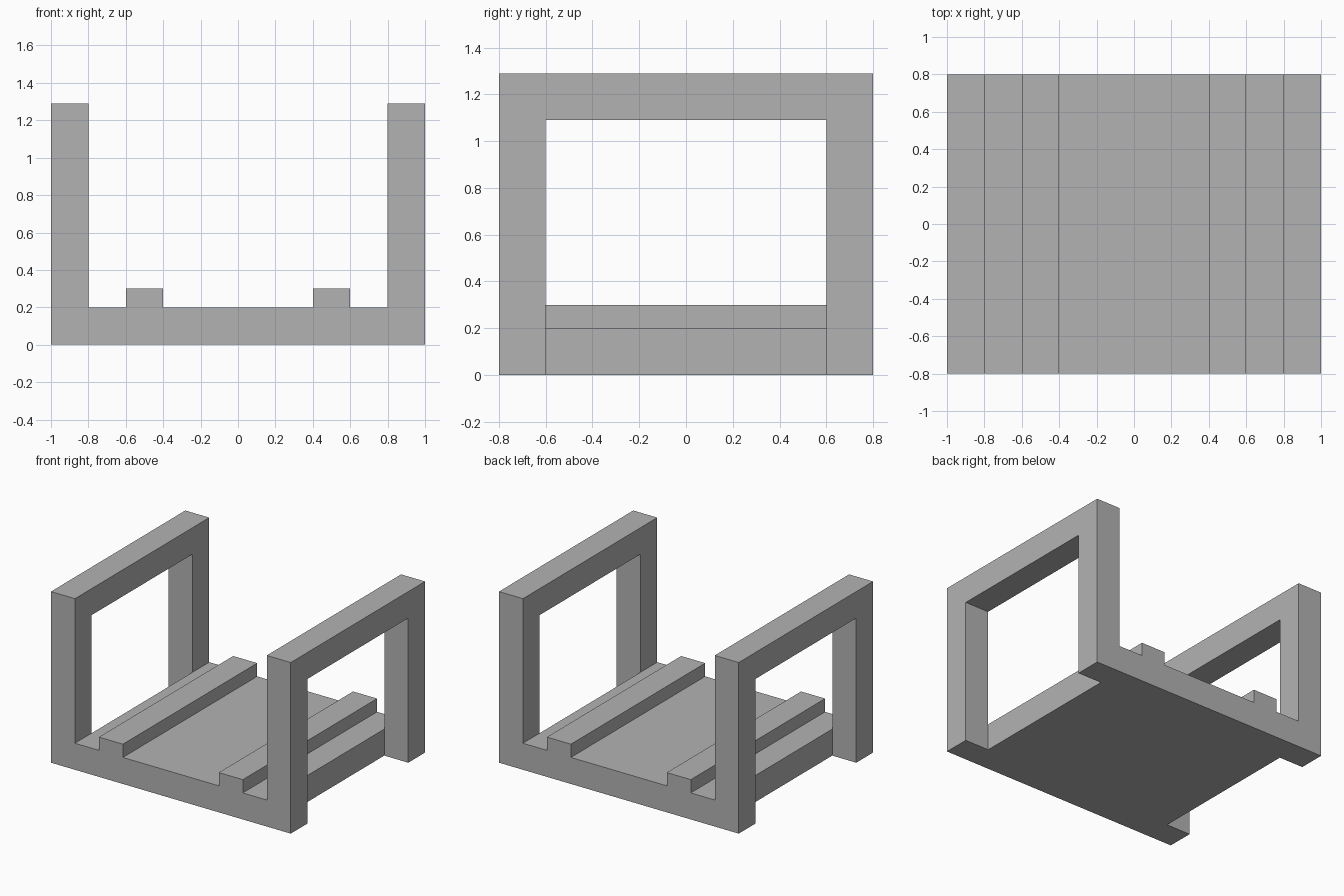
import bpy
import bmesh
from mathutils import Vector

cube = bpy.data.objects.get("Cube")
if cube:
    bpy.data.objects.remove(cube, do_unlink=True)

grey = bpy.data.materials.new("plain grey")
grey.use_nodes = True
colour = (0.45, 0.45, 0.45, 1)
grey.diffuse_color = colour
grey.node_tree.nodes["Principled BSDF"].inputs["Base Color"].default_value = colour

WALL = 0.2      # thickness of base, posts and beams
HEIGHT = 1.29
HALF_X = 1.0
HALF_Y = 0.8


def extrude_profile(name, points, offset):
    """Make a solid by extruding a closed outline along an offset."""
    bm = bmesh.new()
    face = bm.faces.new([bm.verts.new(p) for p in points])
    result = bmesh.ops.extrude_face_region(bm, geom=[face])
    moved = [v for v in result["geom"] if isinstance(v, bmesh.types.BMVert)]
    bmesh.ops.translate(bm, verts=moved, vec=Vector(offset))
    bmesh.ops.recalc_face_normals(bm, faces=bm.faces)
    mesh = bpy.data.meshes.new(name)
    bm.to_mesh(mesh)
    bm.free()
    mesh.materials.append(grey)
    obj = bpy.data.objects.new(name, mesh)
    bpy.context.collection.objects.link(obj)
    return obj


# Base plate with two raised rails running front to back
inner = HALF_X - WALL
half = [(inner, 0), (inner, WALL), (0.6, WALL), (0.6, 0.3), (0.4, 0.3), (0.4, WALL)]
outline = half + [(-x, z) for x, z in reversed(half)]
base = extrude_profile("base_with_rails", [(x, -HALF_Y, z) for x, z in outline],
                       (0, 2 * HALF_Y, 0))

# Side frames: two posts joined by a top beam, open at the bottom
post = HALF_Y - WALL
arch_half = [(post, 0), (HALF_Y, 0), (HALF_Y, HEIGHT)]
arch = arch_half + [(-y, z) for y, z in reversed(arch_half)]
arch += [(-post, HEIGHT - WALL), (post, HEIGHT - WALL)]
for name, x in (("right_frame", -HALF_X), ("left_frame", inner)):
    frame = extrude_profile(name, [(x, y, z) for y, z in arch], (WALL, 0, 0))
    # Fuse each frame into the base
    union = base.modifiers.new("join " + name, "BOOLEAN")
    union.operation = "UNION"
    union.solver = "EXACT"
    union.object = frame
    frame.hide_render = True
    frame.hide_viewport = True
